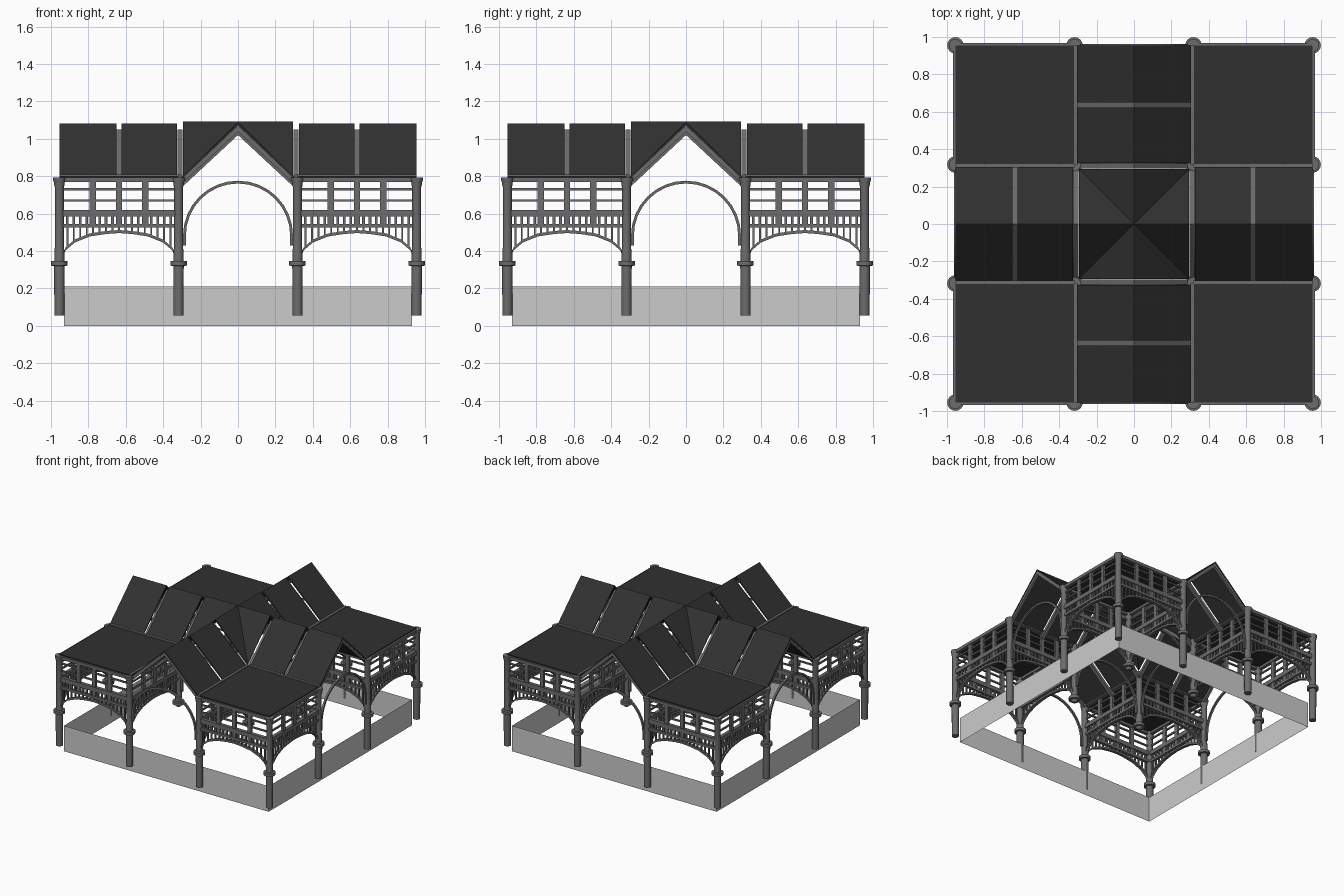
import bpy, bmesh, math
from mathutils import Matrix, Vector

if "Cube" in bpy.data.objects:
    bpy.data.objects.remove(bpy.data.objects["Cube"])


def material(name, v):
    m = bpy.data.materials.new(name)
    m.diffuse_color = (v, v, v, 1)
    m.use_nodes = True
    m.node_tree.nodes["Principled BSDF"].inputs["Base Color"].default_value = m.diffuse_color
    return m


ROOF, IRON = material("dark_roof", 0.03), material("iron_grey", 0.15)
C0, C1 = 0.318, 0.955          # column grid lines
MID, HALF = (C0 + C1) / 2, (C1 - C0) / 2


def finish(bm, name, mat=None):
    bmesh.ops.recalc_face_normals(bm, faces=bm.faces)
    me = bpy.data.meshes.new(name)
    bm.to_mesh(me)
    bm.free()
    if mat:
        me.materials.append(mat)
    return me


def place(name, me, loc=(0, 0, 0), rot=0):
    o = bpy.data.objects.new(name, me)
    o.location = loc
    o.rotation_euler.z = rot
    bpy.context.collection.objects.link(o)
    return o


def box(bm, x0, x1, y0, y1, z0, z1):
    m = Matrix.Translation(((x0 + x1) / 2, (y0 + y1) / 2, (z0 + z1) / 2))
    bmesh.ops.create_cube(bm, size=1, matrix=m @ Matrix.Diagonal((x1 - x0, y1 - y0, z1 - z0, 1)))


def band(bm, outer, inner, y0, y1):
    """Strip between two xz polylines, extruded along y."""
    rings = [[bm.verts.new(p) for p in ((a[0], y0, a[1]), (a[0], y1, a[1]), (b[0], y1, b[1]), (b[0], y0, b[1]))]
             for a, b in zip(outer, inner)]
    for r, s in zip(rings, rings[1:]):
        for i in range(4):
            j = (i + 1) % 4
            bm.faces.new((r[i], r[j], s[j], s[i]))
    bm.faces.new(rings[0])
    bm.faces.new(rings[-1])


def drop(pts, d):
    return [(x, z - d) for x, z in pts]


def column(name, profile, n=16):
    bm = bmesh.new()
    rings = [[bm.verts.new((r * math.cos(k * math.tau / n), r * math.sin(k * math.tau / n), z))
              for k in range(n)] for r, z in profile]
    for a, b in zip(rings, rings[1:]):
        for k in range(n):
            bm.faces.new((a[k], a[(k + 1) % n], b[(k + 1) % n], b[k]))
    bm.faces.new(rings[0])
    bm.faces.new(rings[-1])
    return finish(bm, name, IRON)


# Low surrounding wall, open above and below
bm = bmesh.new()
box(bm, -0.93, 0.93, -0.93, 0.93, 0, 0.21)
bmesh.ops.delete(bm, geom=[f for f in bm.faces if abs(f.normal.z) > 0.5], context='FACES')
place("base_wall", finish(bm, "base_wall"))

# Columns: full on the perimeter, hanging with a pendant inside
upper = [(0.028, 0.32), (0.044, 0.322), (0.044, 0.346), (0.027, 0.348), (0.027, 0.40), (0.024, 0.42),
         (0.024, 0.74), (0.028, 0.755), (0.028, 0.765), (0.034, 0.78), (0.034, 0.793)]
full = column("outer_column", [(0.027, 0.055)] + upper)
hung = column("hanging_column", [(0.012, 0.30), (0.024, 0.31)] + upper)
cols = []
for x in (-C1, -C0, C0, C1):
    for y in (-C1, -C0, C0, C1):
        inner = abs(x) < 0.5 and abs(y) < 0.5
        cols.append(place("hanging_column" if inner else "outer_column", hung if inner else full, (x, y, 0)))
for o in cols:
    o.select_set(True)
bpy.context.view_layer.objects.active = cols[0]
bpy.ops.object.shade_smooth_by_angle()

# Screen panel for one side of a corner pavilion
bm = bmesh.new()
half = [(-0.298, 0.385), (-0.285, 0.42), (-0.235, 0.462), (-0.155, 0.494), (-0.07, 0.507)]
arch = half + [(0, 0.512)] + [(-x, z) for x, z in reversed(half)]
band(bm, arch, drop(arch, 0.016), -0.012, 0.012)


def arch_z(x):
    for (a, za), (b, zb) in zip(arch, arch[1:]):
        if a <= x <= b:
            return za + (zb - za) * (x - a) / (b - a)


for z0, z1, d in ((0.525, 0.545, 0.012), (0.585, 0.62, 0.014), (0.664, 0.676, 0.006),
                  (0.724, 0.736, 0.006), (0.768, 0.793, 0.014)):
    box(bm, -0.3, 0.3, -d, d, z0, z1)               # rails
for x in (-0.14, 0, 0.14):
    box(bm, x - 0.017, x + 0.017, -0.009, 0.009, 0.54, 0.78)   # posts
for i in range(-8, 9):
    x = i * 0.0345
    box(bm, x - 0.007, x + 0.007, -0.006, 0.006, 0.54, 0.59)   # frieze balusters
    box(bm, x - 0.005, x + 0.005, -0.006, 0.006, arch_z(x) - 0.008, 0.53)  # spandrel balusters
screen = finish(bm, "pavilion_screen", IRON)

# Flat pavilion roof
bm = bmesh.new()
box(bm, -HALF, HALF, -HALF, HALF, 0.788, 0.801)
flat = finish(bm, "flat_roof", ROOF)
for sx in (-1, 1):
    for sy in (-1, 1):
        c = Vector((sx * MID, sy * MID, 0))
        place("flat_roof", flat, c)
        for k in range(4):
            a = k * math.pi / 2
            place("pavilion_screen", screen, c + Vector((math.sin(a), -math.cos(a), 0)) * HALF, a)

# One gabled wing toward -y: roof panels
bm = bmesh.new()
gable = [(-0.305, 0.795), (0, 1.083), (0.305, 0.795)]
for y0, y1 in ((-0.955, -0.65), (-0.622, -0.325)):
    band(bm, gable, drop(gable, 0.014), y0, y1)
wing = finish(bm, "wing_roof", ROOF)

# Wing ribs, arches and gutters
bm = bmesh.new()
rib = [(-0.315, 0.775), (0, 1.068), (0.315, 0.775)]
for y, w in ((-0.943, 0.01), (-0.636, 0.014), (-0.31, 0.014)):
    r = rib if w < 0.012 else drop(rib, 0.018)
    band(bm, r, drop(r, 0.03), y - w, y + w)
for s in (-1, 1):
    box(bm, s * 0.311 - 0.01, s * 0.311 + 0.01, -C1, -C0, 0.775, 0.808)
ribs = finish(bm, "wing_ribs", IRON)

bm = bmesh.new()


def round_arch(r):
    return [(-r, 0.43)] + [(-r * math.cos(math.pi * i / 16), 0.482 + r * math.sin(math.pi * i / 16))
                           for i in range(17)] + [(r, 0.43)]


for y in (-C1, -C0):
    band(bm, round_arch(0.294), round_arch(0.279), y - 0.008, y + 0.008)
arches = finish(bm, "aisle_arch", IRON)
for k in range(4):
    a = k * math.pi / 2
    place("wing_roof", wing, rot=a)
    place("wing_ribs", ribs, rot=a)
    place("aisle_arch", arches, rot=a)

# Crossing roof: two ridges meeting with diagonal valleys
bm = bmesh.new()
e, top = 0.295, 1.092
centre = bm.verts.new((0, 0, top))
rim = []
for k in range(4):
    a = k * math.pi / 2
    for p in ((e, 0, top), (e, e, 0.80)):
        rim.append(bm.verts.new(Matrix.Rotation(a, 3, 'Z') @ Vector(p)))
for i in range(8):
    bm.faces.new((centre, rim[i], rim[(i + 1) % 8]))
o = place("crossing_roof", finish(bm, "crossing_roof", ROOF))
m = o.modifiers.new("thickness", 'SOLIDIFY')
m.thickness = 0.012
